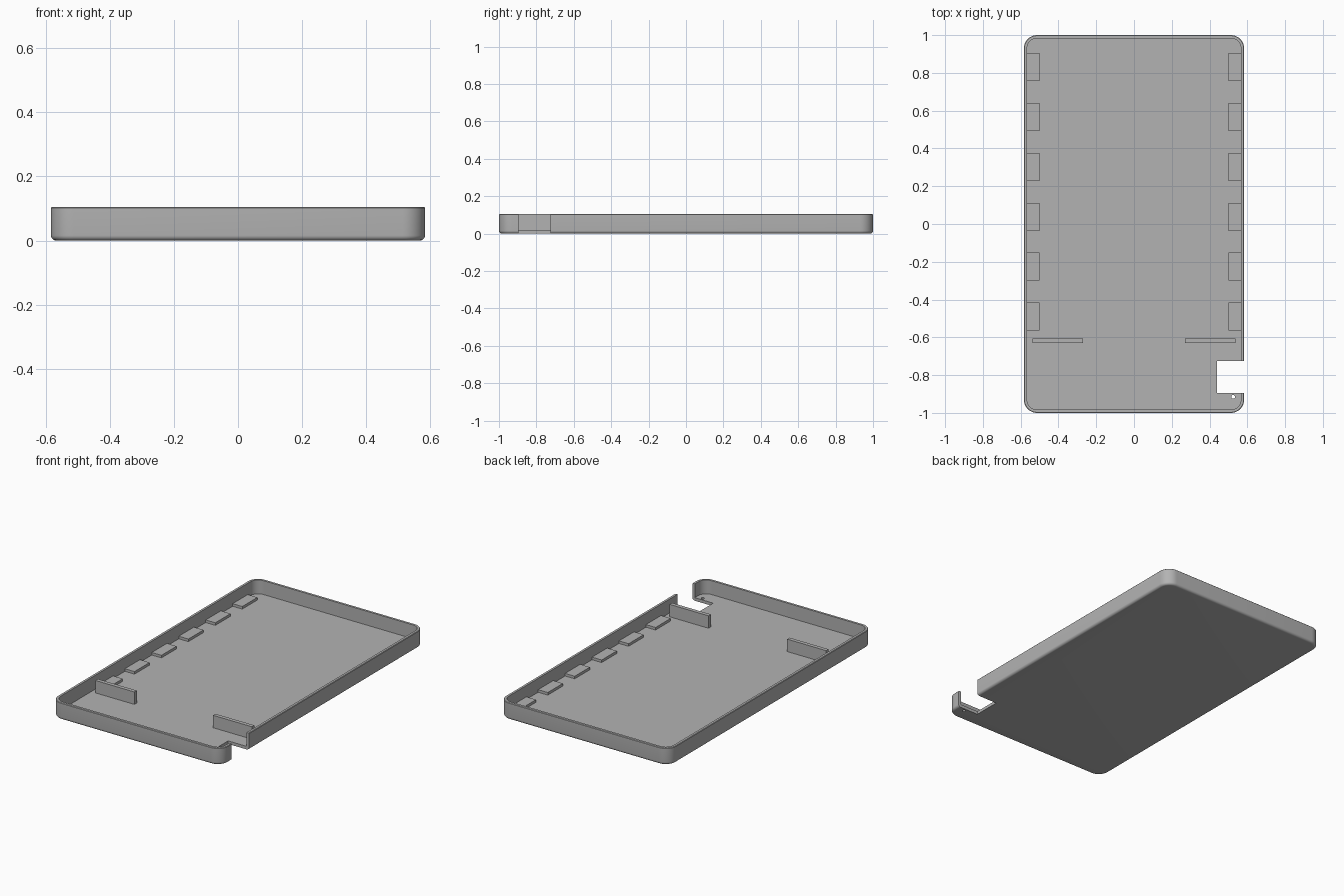
import bpy
import bmesh
from math import cos, sin, pi

if "Cube" in bpy.data.objects:
    bpy.data.objects.remove(bpy.data.objects["Cube"], do_unlink=True)

HALF_X, HALF_Y, HEIGHT = 0.583, 1.0, 0.105
CORNER, WALL, FLOOR, FILLET = 0.07, 0.017, 0.019, 0.016

grey = bpy.data.materials.new("plain grey")
grey.use_nodes = True
colour = (0.45, 0.45, 0.45, 1)
grey.diffuse_color = colour
grey.node_tree.nodes["Principled BSDF"].inputs["Base Color"].default_value = colour


def finish(name, bm):
    bmesh.ops.recalc_face_normals(bm, faces=bm.faces)
    mesh = bpy.data.meshes.new(name)
    bm.to_mesh(mesh)
    bm.free()
    mesh.materials.append(grey)
    obj = bpy.data.objects.new(name, mesh)
    bpy.context.collection.objects.link(obj)
    return obj


def box(name, low, high):
    bm = bmesh.new()
    bmesh.ops.create_cube(bm, size=1)
    for v in bm.verts:
        v.co = [a + (b - a) * (c + 0.5) for a, b, c in zip(low, high, v.co)]
    return finish(name, bm)


def rounded_ring(bm, inset, z, steps=10):
    radius = CORNER - inset
    ring = []
    for quarter, (sx, sy) in enumerate([(1, 1), (-1, 1), (-1, -1), (1, -1)]):
        for i in range(steps + 1):
            a = (quarter + i / steps) * pi / 2
            ring.append(bm.verts.new((sx * (HALF_X - CORNER) + radius * cos(a),
                                      sy * (HALF_Y - CORNER) + radius * sin(a), z)))
    return ring


# Tray: one rounded outline lofted up the outside and down the inside
profile = [(FILLET * (1 - sin(a)), FILLET * (1 - cos(a)))
           for a in (i / 6 * pi / 2 for i in range(7))]
profile += [(0, HEIGHT - 0.003), (0.003, HEIGHT), (WALL, HEIGHT), (WALL, FLOOR)]
bm = bmesh.new()
rings = [rounded_ring(bm, inset, z) for inset, z in profile]
for lower, upper in zip(rings, rings[1:]):
    for i in range(len(lower)):
        bm.faces.new((lower[i - 1], lower[i], upper[i], upper[i - 1]))
bm.faces.new(rings[0])
bm.faces.new(rings[-1])
tray = finish("tray", bm)

# Side notch and small floor hole
notch = box("notch_cutter", (0.44, -0.895, -0.1), (0.7, -0.725, 0.3))
bm = bmesh.new()
bmesh.ops.create_cone(bm, cap_ends=True, segments=24, radius1=0.01, radius2=0.01, depth=0.2)
bmesh.ops.translate(bm, verts=bm.verts, vec=(0.525, -0.915, 0))
hole = finish("hole_cutter", bm)

bpy.context.view_layer.objects.active = tray
for cutter in (notch, hole):
    cutter.hide_render = True
    mod = tray.modifiers.new(cutter.name, "BOOLEAN")
    mod.operation, mod.solver, mod.object = "DIFFERENCE", "EXACT", cutter
    bpy.ops.object.modifier_apply(modifier=mod.name)
    bpy.data.objects.remove(cutter, do_unlink=True)

bpy.ops.object.select_all(action="DESELECT")
tray.select_set(True)
bpy.ops.object.shade_smooth_by_angle(angle=pi / 6)

# Ledges along both long walls, and a divider on each side
for side, label in ((-1, "right"), (1, "left")):
    for n in range(6):
        y = -0.49 + n * 0.264
        box(f"{label}_ledge_{n + 1}", (side * 0.5, y - 0.074, FLOOR - 0.005),
            (side * 0.57, y + 0.074, 0.035))
    box(f"{label}_divider", (side * 0.27, -0.63, FLOOR - 0.005),
        (side * 0.537, -0.606, 0.096))
